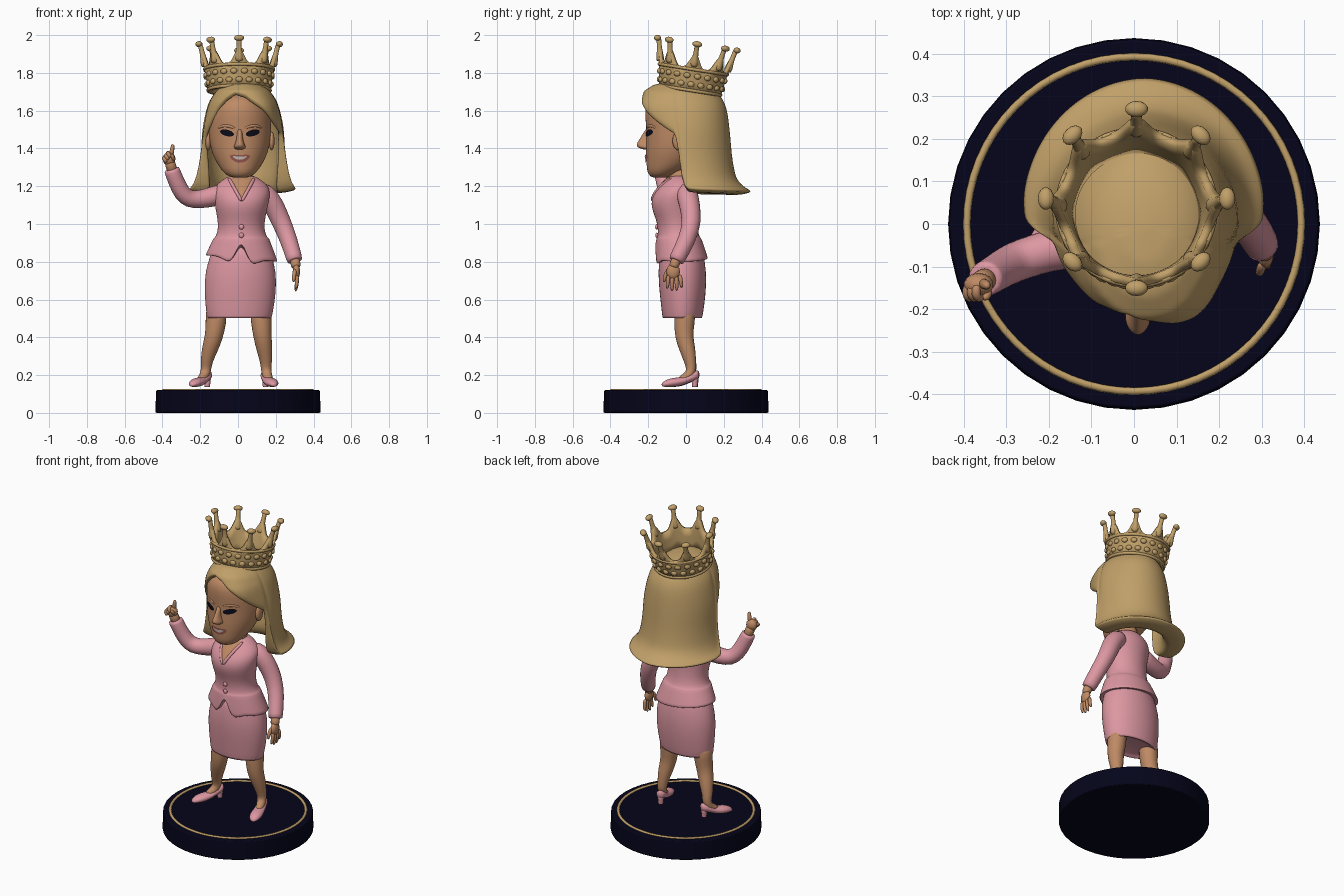
import bpy, bmesh, math
from mathutils import Vector, Matrix
from mathutils.bvhtree import BVHTree

if "Cube" in bpy.data.objects:
    bpy.data.objects.remove(bpy.data.objects["Cube"])

def material(name, rgb):
    m = bpy.data.materials.new(name)
    m.diffuse_color = (*rgb, 1)
    m.use_nodes = True
    m.node_tree.nodes["Principled BSDF"].inputs["Base Color"].default_value = m.diffuse_color
    return m

GOLD = material("golden_blonde", (0.53, 0.35, 0.14))
SKIN = material("skin", (0.52, 0.255, 0.13))
PINK = material("suit_pink", (0.72, 0.31, 0.36))
NAVY = material("navy", (0.0015, 0.0015, 0.011))
DARK = material("eye_black", (0.004, 0.004, 0.010))
LIP = material("lip_rose", (0.30, 0.09, 0.07))
WHITE = material("tooth_white", (0.55, 0.48, 0.44))

# ---------- helpers ----------
def finish(name, bm, mat, sub=0, recalc=True):
    bmesh.ops.remove_doubles(bm, verts=bm.verts, dist=1e-5)
    if recalc:
        bmesh.ops.recalc_face_normals(bm, faces=bm.faces)
    me = bpy.data.meshes.new(name)
    bm.to_mesh(me)
    bm.free()
    me.materials.append(mat)
    for p in me.polygons:
        p.use_smooth = True
    ob = bpy.data.objects.new(name, me)
    bpy.context.collection.objects.link(ob)
    if sub:
        mod = ob.modifiers.new("smooth", 'SUBSURF')
        mod.levels = mod.render_levels = sub
    return ob

def loft(name, rings, mat, sub=1, ring_closed=False):
    """Skin closed loops; ring_closed joins last loop to first."""
    bm = bmesh.new()
    rows = [[bm.verts.new(p) for p in r] for r in rings]
    n = len(rows[0])
    for i in range(len(rows) - (0 if ring_closed else 1)):
        a, b = rows[i], rows[(i + 1) % len(rows)]
        for j in range(n):
            k = (j + 1) % n
            bm.faces.new((a[j], a[k], b[k], b[j]))
    if not ring_closed:
        bm.faces.new(rows[0])
        bm.faces.new(rows[-1])
    return finish(name, bm, mat, sub)

def section(z, cx, rx, yf, yb, n=28):
    """Horizontal ellipse from front depth yf to back depth yb."""
    return [Vector((cx + rx * math.sin(2 * math.pi * i / n),
                    (yf + yb) / 2 - (yb - yf) / 2 * math.cos(2 * math.pi * i / n), z)) for i in range(n)]

def tube(name, pts, mat, n=12, sub=1):
    """Round limb through points (x, y, z, radius)."""
    P = [Vector(p[:3]) for p in pts]
    rings, prev, side = [], None, None
    for i, p in enumerate(P):
        t = (P[min(i + 1, len(P) - 1)] - P[max(i - 1, 0)]).normalized()
        side = t.orthogonal().normalized() if prev is None else prev.rotation_difference(t) @ side
        up, prev = t.cross(side), t
        rings.append([p + pts[i][3] * (side * math.cos(2 * math.pi * k / n) + up * math.sin(2 * math.pi * k / n))
                      for k in range(n)])
    return loft(name, rings, mat, sub)

def ball(name, loc, size, mat, rot=None, seg=14):
    bm = bmesh.new()
    bmesh.ops.create_uvsphere(bm, u_segments=seg, v_segments=seg // 2 + 1, radius=1)
    M = Matrix.Translation(loc) @ (rot or Matrix()) @ Matrix.Diagonal((*size, 1))
    bmesh.ops.transform(bm, matrix=M, verts=bm.verts)
    return finish(name, bm, mat)

def surface(ob):
    return BVHTree.FromObject(ob, bpy.context.evaluated_depsgraph_get())

def on_front(tree, x, z, lift):
    hit = tree.ray_cast(Vector((x, -1, z)), Vector((0, 1, 0)))[0]
    return Vector((x, (hit.y if hit else -0.1) - lift, z))

def plate(name, tree, outline, mat, lift=0.004, steps=4):
    """Painted patch: outline of (x, z) points laid on a surface from the front."""
    cx = sum(p[0] for p in outline) / len(outline)
    cz = sum(p[1] for p in outline) / len(outline)
    bm = bmesh.new()
    rows = [[bm.verts.new(on_front(tree, cx + (x - cx) * s / steps, cz + (z - cz) * s / steps, lift))
             for x, z in outline] for s in range(1, steps + 1)]
    bm.faces.new(rows[0])
    n = len(outline)
    for a, b in zip(rows, rows[1:]):
        for j in range(n):
            bm.faces.new((a[j], a[(j + 1) % n], b[(j + 1) % n], b[j]))
    bm.normal_update()
    bmesh.ops.reverse_faces(bm, faces=[f for f in bm.faces if f.normal.y > 0])
    return finish(name, bm, mat, recalc=False)

def almond(cx, cz, w, h, bow=0, n=20):
    angles = [2 * math.pi * i / n for i in range(n)]
    return [(cx + w * math.cos(a), cz + h * math.sin(a) + bow * math.cos(a) ** 2) for a in angles]

def lerp(table, x):
    """Interpolate rows (key, v1, v2...) at key x."""
    for a, b in zip(table, table[1:]):
        if x <= b[0]:
            f = (x - a[0]) / (b[0] - a[0])
            return [p + (q - p) * f for p, q in zip(a[1:], b[1:])]
    return list(table[-1][1:])

# ---------- base ----------
bm = bmesh.new()
bmesh.ops.create_cone(bm, cap_ends=True, segments=40, radius1=0.437, radius2=0.434, depth=0.12,
                      matrix=Matrix.Translation((0, 0, 0.06)))
base = finish("base", bm, NAVY)
bev = base.modifiers.new("edge", 'BEVEL')
bev.width, bev.segments, bev.limit_method = 0.006, 2, 'ANGLE'
base.select_set(True)
bpy.context.view_layer.objects.active = base
bpy.ops.object.shade_smooth_by_angle(angle=math.radians(35))
rim = [[Vector((r * math.sin(a), -r * math.cos(a), z)) for r, z in ((.383, .118), (.388, .127), (.398, .127), (.403, .118))]
       for a in [2 * math.pi * i / 64 for i in range(64)]]
loft("base_gold_ring", rim, GOLD, 0, True)

# ---------- legs and shoes ----------
for tag, sx, turn, heel in (("right", -1, -28, Vector((-.152, .068, 0))), ("left", 1, 15, Vector((.14, .068, 0)))):
    t = math.radians(turn)
    fwd, side = Vector((math.sin(t), -math.cos(t), 0)), Vector((math.cos(t), math.sin(t), 0))
    top = -.115 if sx < 0 else .122
    knee = -.128 if sx < 0 else .13
    ank, instep, toe = heel + fwd * .035, heel + fwd * .06, heel + fwd * .115
    tube(tag + "_leg", [(top, -.005, .58, .062), (top, -.008, .48, .057), (knee, -.012, .40, .049),
                        ((knee + ank.x) / 2, .008, .34, .045), (ank.x, .022, .27, .032), (ank.x, ank.y - .004, .225, .028),
                        (*instep.xy, .192, .027), (*toe.xy, .168, .020)], SKIN)
    rings = []
    for d, lo, hi, w in ((0, .18, .225, .014), (.015, .172, .228, .029), (.05, .162, .21, .031), (.09, .145, .188, .033),
                         (.13, .137, .188, .039), (.17, .136, .180, .034), (.195, .138, .165, .02), (.203, .142, .155, .008)):
        c = heel + fwd * d + Vector((0, 0, (lo + hi) / 2))
        rings.append([c + side * w * math.cos(a) + Vector((0, 0, (hi - lo) / 2 * math.sin(a)))
                      for a in [2 * math.pi * k / 14 for k in range(14)]])
    loft(tag + "_shoe", rings, PINK)
    h = heel + fwd * .022
    tube(tag + "_shoe_heel", [(*h.xy, .136, .015), (*h.xy, .139, .015), (*h.xy, .165, .017), (*h.xy, .20, .024)], PINK)

# ---------- skirt and jacket ----------
loft("skirt", [section(*s) for s in (
    (.52, .007, .15, -.11, .07), (.498, .007, .168, -.122, .083), (.502, .007, .173, -.125, .087), (.58, .01, .184, -.134, .099),
    (.66, .012, .191, -.143, .107), (.75, .014, .188, -.148, .108), (.83, .016, .165, -.14, .095), (.90, .016, .14, -.13, .08))], PINK)

def hem(ring):
    """Pointed peplum opening at the centre front."""
    for p in ring:
        p.z -= .09 * (p.x - .02)
        if p.y < 0:
            d = abs(p.x - .016)
            p.z += .09 * max(0, 1 - d / .05) - .025 * max(0, 1 - abs(d - .065) / .06)
    return ring

jrings = [hem(section(z, .019, rx, yf, yb, 56)) for z, rx, yf, yb in
          ((.826, .17, -.145, .10), (.815, .190, -.162, .116), (.82, .191, -.163, .116))]
jrings += [section(*s, 56) for s in (
    (.915, .017, .151, -.158, .085), (.925, .017, .147, -.156, .08), (.93, .017, .136, -.15, .072), (.97, .017, .122, -.148, .06),
    (1.02, .017, .124, -.156, .055), (1.08, .018, .137, -.182, .054), (1.13, .02, .146, -.184, .06), (1.17, .02, .150, -.165, .064),
    (1.205, .02, .138, -.135, .06), (1.235, .02, .10, -.11, .045), (1.26, .02, .062, -.085, .025))]
jacket = loft("jacket", jrings, PINK)
jtree = surface(jacket)
vneck = [(-.045, 1.245), (-.012, 1.25), (.02, 1.25), (.052, 1.25), (.083, 1.245), (.055, 1.185), (.019, 1.125), (-.018, 1.185)]
plate("neckline_skin", jtree, vneck, SKIN, .005)
for tag, xt in (("right", -.05), ("left", .088)):
    tube(tag + "_lapel", [(*on_front(jtree, xt + (.019 - xt) * f, 1.245 - .125 * f, .001), .010) for f in (0, .25, .5, .75, 1)], PINK, 8)
for i, z in enumerate((.985, .94)):
    ball("button_%d" % (i + 1), on_front(jtree, .018, z, .004), (.014, .008, .014), PINK)

# ---------- arms and hands ----------
tube("right_sleeve", [(-.07, -.04, 1.165, .058), (-.13, -.05, 1.145, .056), (-.20, -.062, 1.13, .05), (-.262, -.082, 1.13, .05),
                      (-.298, -.098, 1.165, .048), (-.325, -.115, 1.22, .045), (-.35, -.13, 1.285, .044), (-.352, -.131, 1.292, .042)], PINK)
tube("left_sleeve", [(.09, -.005, 1.175, .055), (.145, .005, 1.165, .06), (.19, .02, 1.10, .057), (.23, .032, 1.01, .053),
                     (.268, .008, .92, .048), (.30, -.05, .81, .044), (.302, -.053, .803, .042)], PINK)
tube("right_wrist", [(-.345, -.127, 1.27, .029), (-.355, -.135, 1.31, .029), (-.365, -.142, 1.335, .03)], SKIN)
ball("right_palm", (-.365, -.143, 1.345), (.035, .028, .036), SKIN)
tube("right_index_finger", [(-.355, -.14, 1.36, .015), (-.349, -.142, 1.39, .013), (-.344, -.146, 1.425, .010)], SKIN, 8)
for i in range(3):
    x, z = -.368 - .011 * i, 1.375 - .013 * i
    tube("right_curled_finger_%d" % (i + 1), [(x, -.14, z, .011), (x - .006, -.166, z + .004, .012),
                                              (x + .004, -.178, z - .012, .011), (x + .012, -.17, z - .022, .009)], SKIN, 8)
tube("right_thumb", [(-.345, -.15, 1.335, .012), (-.342, -.168, 1.352, .011), (-.353, -.176, 1.368, .009)], SKIN, 8)

tube("left_wrist", [(.298, -.045, .825, .028), (.305, -.06, .79, .027), (.308, -.068, .765, .027)], SKIN)
ball("left_palm", (.309, -.068, .748), (.020, .036, .042), SKIN)
for i in range(4):
    y = -.092 + .02 * i
    drop = (.655, .64, .642, .66)[i]
    tube("left_finger_%d" % (i + 1), [(.309, y, .735, .013), (.314, y - .004 + .003 * i, .69, .012), (.304, y - .008 + .006 * i, drop, .008)], SKIN, 8)
tube("left_thumb", [(.303, -.09, .765, .013), (.296, -.112, .725, .012), (.294, -.117, .69, .009)], SKIN, 8)

# ---------- head ----------
tube("neck", [(.02, -.03, 1.17, .066), (.02, -.032, 1.23, .06), (.015, -.04, 1.32, .06)], SKIN, 16)
head = loft("head", [section(*s) for s in (
    (1.245, .01, .03, -.17, -.11), (1.25, .01, .058, -.188, -.08), (1.275, .01, .090, -.207, -.03), (1.315, .01, .119, -.209, .05),
    (1.38, .01, .151, -.214, .10), (1.45, .01, .165, -.211, .14), (1.52, .01, .168, -.212, .15), (1.60, .01, .166, -.22, .15),
    (1.66, .01, .13, -.205, .13), (1.70, .01, .07, -.12, .07))], SKIN)
htree = surface(head)
loft("nose", [section(z, .009, w, y, -.17, 14) for z, w, y in
              ((1.393, .012, -.215), (1.398, .029, -.242), (1.412, .033, -.266), (1.43, .022, -.260), (1.465, .015, -.236), (1.51, .016, -.212))], SKIN)
for tag, s in (("right", -1), ("left", 1)):
    ex = .01 + s * .068
    plate(tag + "_eye", htree, [(x, z + s * (x - ex) * .2) for x, z in almond(ex, 1.482, .037, .017)], DARK, .005)
    tube(tag + "_brow", [(*on_front(htree, .01 + s * dx, z, -.004), r) for dx, z, r in
                         ((.02, 1.505, .008), (.055, 1.52, .011), (.09, 1.522, .010), (.118, 1.505, .006))], SKIN, 8)
    ball(tag + "_ear", (.01 + s * .168, -.04, 1.44), (.016, .032, .05), SKIN)
plate("lips", htree, almond(.01, 1.345, .053, .021, .014), LIP, .005)
plate("teeth", htree, almond(.01, 1.348, .037, .008, .010), WHITE, .008)

# ---------- hair: columns hang from the apex to a rim that opens round the face ----------
profile = [(1.75, 0, -.01, -.01), (1.745, .06, -.09, .07), (1.725, .115, -.17, .14), (1.69, .155, -.222, .185), (1.63, .19, -.238, .215),
           (1.5, .218, -.235, .232), (1.35, .222, -.235, .243), (1.25, .240, -.255, .262), (1.205, .262, -.28, .293),
           (1.175, .298, -.30, .345), (1.15, .315, -.31, .375)]
by_index = [(i, *row) for i, row in enumerate(profile)]
by_height = [(row[0], i) for i, row in enumerate(profile)][::-1]
rim_z = [(-180, 1.165), (-100, 1.170), (-85, 1.178), (-77, 1.45), (-61, 1.53), (-45, 1.61), (-33, 1.655), (-16, 1.685), (5, 1.668),
         (30, 1.61), (50, 1.545), (64, 1.51), (77, 1.48), (85, 1.185), (100, 1.178), (180, 1.165)]
cols, N, ROWS = [], 90, 16
for c in range(N):
    deg = -180 + 360 * c / N
    a = math.radians(deg)
    end = lerp(by_height, lerp(rim_z, deg)[0])[0]
    outer, inner = [], []
    for j in range(ROWS + 1):
        z, rx, yf, yb = lerp(by_index, end * j / ROWS)
        mid = max(0, 1 - abs(z - 1.6) / .12)
        low = min(1, max(0, (1.38 - z) / .2))
        k = 1 + .12 * mid * math.exp(-((deg - 33) / 25) ** 2)   # swept fringe
        cy, ry = (yf + yb) / 2, (yb - yf) / 2
        tilt = .08 * max(0, (z - 1.5) / .24)
        for lst, g, dz in ((outer, k, 0), (inner, k * (.9 - .26 * low), -.018)):   # thick underside at the flip
            y = cy - ry * g * math.cos(a)
            lst.append(Vector((.027 + rx * g * math.sin(a), y, z + dz - tilt * y)))
    cols.append(outer + inner[::-1])
bm = bmesh.new()
rows = [[bm.verts.new(p) for p in col] for col in cols]
for a, b in zip(rows, rows[1:] + rows[:1]):
    for j in range(len(a) - 1):
        bm.faces.new((a[j], a[j + 1], b[j + 1], b[j]))
bmesh.ops.dissolve_degenerate(bm, dist=1e-6, edges=bm.edges)
finish("hair", bm, GOLD, 1)

# ---------- crown: scalloped band, beads, rims and eight knobbed points ----------
T = Matrix.Translation((.006, .02, 1.70)) @ Matrix.Rotation(math.radians(-9), 4, 'X')
TR = T.to_3x3().to_4x4()

def cr(h):
    return .166 + .05 * (max(h, 0) / .26) ** 1.3

def cpt(a, r, h):
    return T @ Vector((r * math.sin(a), -r * math.cos(a), h))

wall = []
for i in range(128):
    a = 2 * math.pi * i / 128
    top = .128 + .075 * abs(math.cos(4 * a)) ** 4
    hs = [top * q for q in (0, .33, .66, 1)]
    wall.append([cpt(a, cr(h), h) for h in hs] + [cpt(a, cr(h) - .022, h) for h in hs[::-1]])
loft("crown_band", wall, GOLD, 0, True)
for name, h in (("crown_lower_rim", .008), ("crown_upper_rim", .12)):
    loft(name, [[cpt(2 * math.pi * i / 64, cr(h) + .007 * math.cos(b), h + .009 * math.sin(b))
                 for b in [2 * math.pi * k / 8 for k in range(8)]] for i in range(64)], GOLD, 0, True)
for row, h in enumerate((.04, .085)):
    for i in range(20):
        a = 2 * math.pi * (i + .5 * row) / 20
        ball("crown_bead", cpt(a, cr(h) + .002, h), (.019, .011, .015), GOLD, TR @ Matrix.Rotation(a, 4, 'Z'), 10)
for i in range(8):
    a = 2 * math.pi * i / 8
    tube("crown_point", [(*cpt(a, cr(h) - .008, h), r) for h, r in ((.13, .026), (.17, .02), (.20, .014), (.235, .013), (.255, .016))], GOLD, 10)
    ball("crown_knob", cpt(a, .213, .255), (.027, .019, .016), GOLD, TR @ Matrix.Rotation(a, 4, 'Z'))
